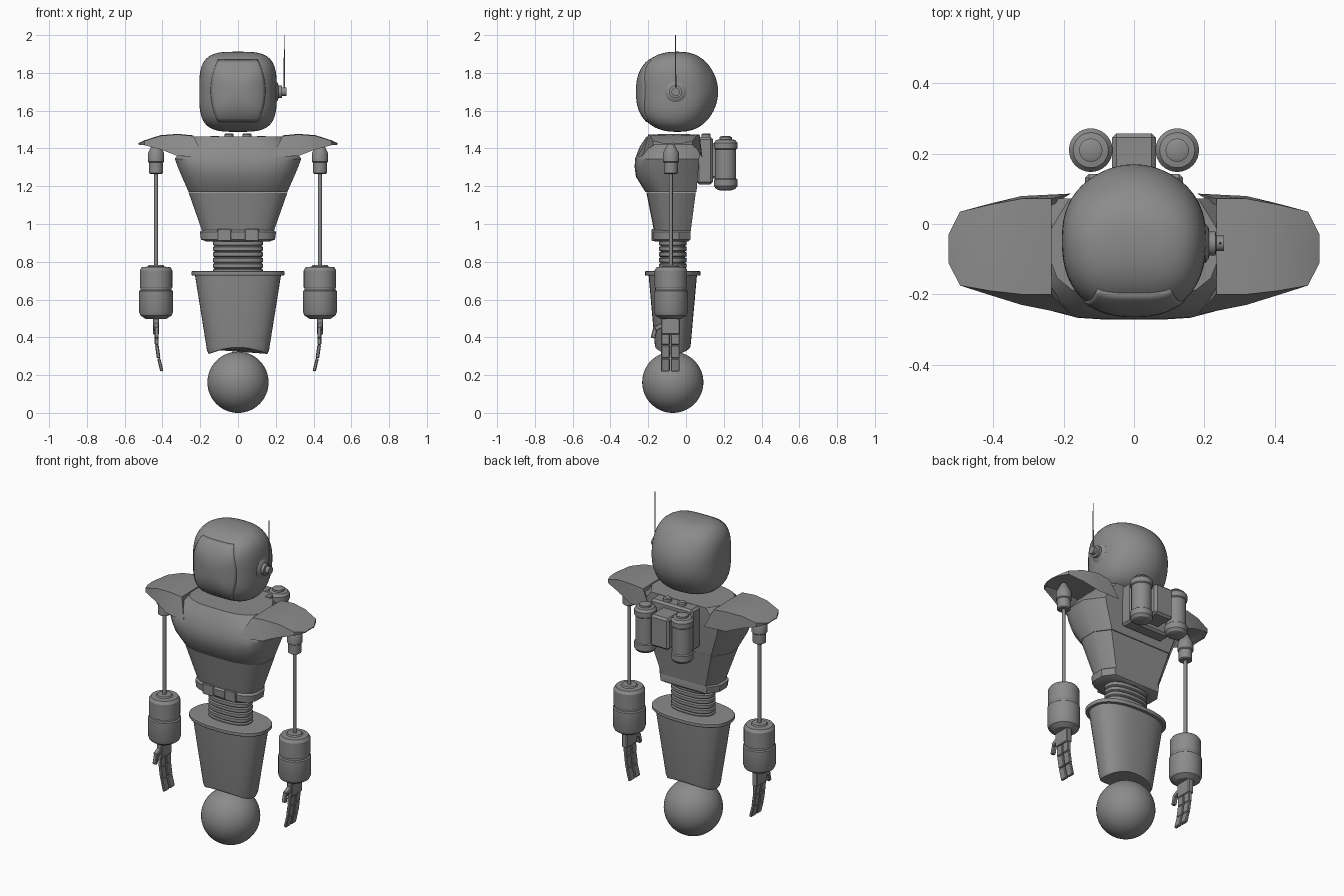
import bpy, bmesh
from math import sin, cos, pi, radians, copysign
from mathutils import Matrix, Vector

cube = bpy.data.objects.get("Cube")
if cube:
    bpy.data.objects.remove(cube, do_unlink=True)

GREY = (0.26, 0.26, 0.26, 1)
metal = bpy.data.materials.new("plain_grey")
metal.use_nodes = True
metal.diffuse_color = GREY
bsdf = next(n for n in metal.node_tree.nodes if n.type == "BSDF_PRINCIPLED")
bsdf.inputs["Base Color"].default_value = GREY
bsdf.inputs["Roughness"].default_value = 0.6
SIDES = (("left", 1), ("right", -1))


def finish(name, bm, angle=30):
    bmesh.ops.recalc_face_normals(bm, faces=bm.faces)
    me = bpy.data.meshes.new(name)
    bm.to_mesh(me)
    bm.free()
    me.materials.append(metal)
    me.shade_smooth()
    me.set_sharp_from_angle(angle=radians(angle))
    ob = bpy.data.objects.new(name, me)
    bpy.context.scene.collection.objects.link(ob)
    return ob


def loft(name, rings, angle=30):
    """Closed skin through rings of equal point count, with end caps."""
    bm = bmesh.new()
    rows = [[bm.verts.new(p) for p in ring] for ring in rings]
    n = len(rows[0])
    for a, b in zip(rows, rows[1:]):
        for i in range(n):
            j = (i + 1) % n
            bm.faces.new((a[i], a[j], b[j], b[i]))
    bm.faces.new(rows[0])
    bm.faces.new(rows[-1])
    return finish(name, bm, angle)


def oval(hx, hy, y, z, power=2.0, n=48):
    e = 2 / power
    ring = []
    for k in range(n):
        c, s = cos(2 * pi * k / n), sin(2 * pi * k / n)
        ring.append((hx * copysign(abs(c) ** e, c), y + hy * copysign(abs(s) ** e, s), z))
    return ring


def lathe(name, profile, x, y, n=32):
    return loft(name, [[(px + x, py + y, pz) for px, py, pz in oval(r, r, 0, z, 2, n)]
                       for r, z in profile])


def box(name, size, loc, tilt=0, axis="Y", bevel=0.004):
    bm = bmesh.new()
    m = Matrix.Translation(loc) @ Matrix.Rotation(tilt, 4, axis) @ Matrix.Diagonal((*size, 1))
    bmesh.ops.create_cube(bm, size=1, matrix=m)
    if bevel:
        bmesh.ops.bevel(bm, geom=bm.edges[:], offset=bevel, segments=1, affect="EDGES")
    return finish(name, bm)


# Head: boxy at the face, round at the back
HX, HY, HZ = 0.205, 0.215, 0.212
HEAD = Vector((0, -0.045, 1.70))
FRONT, DEPTH = 3.6, 2.4


def squash(x, z, a):
    return (abs(x) ** a + abs(z) ** a) ** (1 / a)


bm = bmesh.new()
bmesh.ops.create_uvsphere(bm, u_segments=64, v_segments=40, radius=1,
                          matrix=Matrix.Rotation(pi / 2, 4, "X"))
for v in bm.verts:
    d = v.co
    back = max(0, d.y)
    a = FRONT + (2.1 - FRONT) * min(1, back * 1.4)
    b = DEPTH - 0.4 * back
    k = (squash(d.x, d.z, a) ** b + abs(d.y) ** b) ** (1 / b)
    v.co = HEAD + Vector((d.x * HX, d.y * HY, d.z * HZ)) / k
finish("head", bm, 50)

# Face plate: barrel outline laid over the head
bm = bmesh.new()
N = 20
grid = []
for j in range(N + 1):
    v = 2 * j / N - 1
    row = []
    for i in range(N + 1):
        x = (2 * i / N - 1) * (0.145 - 0.04 * v * v)
        z = 0.005 + 0.165 * v
        r = squash(x / HX, z / HZ, FRONT)
        y = -HY * max(0, 1 - r ** DEPTH) ** (1 / DEPTH)
        row.append(bm.verts.new(HEAD + Vector((x, y - 0.005, z))))
    grid.append(row)
for j in range(N):
    for i in range(N):
        bm.faces.new((grid[j][i], grid[j][i + 1], grid[j + 1][i + 1], grid[j + 1][i]))
plate = finish("face_plate", bm, 50)
mod = plate.modifiers.new("thickness", "SOLIDIFY")
mod.thickness = 0.009

# Ear hub and antenna on the left
hub = lathe("ear_hub", [(0.056, 0.17), (0.056, 0.203), (0.045, 0.212), (0.034, 0.214),
                        (0.034, 0.232), (0.022, 0.234), (0.022, 0.256)], 0, 0)
hub.data.transform(Matrix.Translation((0, -0.055, 1.70)) @ Matrix.Rotation(pi / 2, 4, "Y"))
lathe("antenna", [(0.004, 1.70), (0.002, 2.0)], 0.245, -0.055, 8)

# Torso plan outline: curved front, chamfered flat back
HALF = [(0, -1), (0.25, -1), (0.5, -0.97), (0.75, -0.84), (0.93, -0.6),
        (1, -0.3), (1, 0.4), (0.78, 1), (0, 1)]
PLAN = HALF + [(-x, y) for x, y in HALF[-2:0:-1]]


def torso_ring(z, hx, front, back):
    mid, hy = (front + back) / 2, (back - front) / 2
    return [(x * hx, mid + y * hy, z) for x, y in PLAN]


loft("chest", [torso_ring(*r) for r in (
    (1.17, 0.262, -0.215, 0.055), (1.185, 0.268, -0.225, 0.057), (1.25, 0.297, -0.265, 0.062),
    (1.30, 0.318, -0.272, 0.066), (1.345, 0.335, -0.27, 0.07), (1.41, 0.285, -0.245, 0.072),
    (1.462, 0.235, -0.21, 0.072))], 35)
loft("lower_torso", [torso_ring(*r) for r in (
    (0.94, 0.182, -0.165, 0.022), (1.168, 0.262, -0.21, 0.052))], 35)
loft("belt", [torso_ring(*r) for r in (
    (0.908, 0.17, -0.165, 0.012), (0.918, 0.196, -0.178, 0.024),
    (0.958, 0.202, -0.18, 0.025), (0.97, 0.185, -0.168, 0.02))], 35)
for side, s in SIDES:
    box(side + "_belt_pad", (0.075, 0.02, 0.065), (s * 0.073, -0.172, 0.942))

# Shoulder guards: hollow wings sweeping out to a thin tip
for side, s in SIDES:
    rings = []
    for x, top, low, front, back, flare in (
            (0.235, 1.466, 1.355, -0.2, 0.072, 0.058), (0.32, 1.474, 1.36, -0.2, 0.072, 0.03),
            (0.41, 1.467, 1.395, -0.19, 0.055, 0.012), (0.495, 1.44, 1.417, -0.175, 0.035, 0),
            (0.528, 1.425, 1.42, -0.11, -0.03, 0)):
        inner = 0.055 if x < 0.3 else 0
        under = top - min(0.025, (top - low) * 0.6)
        rings.append([(s * (x - inner), back + flare / 4, low), (s * x, back, top),
                      (s * x, (front + back) / 2, top + 0.003), (s * x, front, top),
                      (s * (x - inner), front - flare, low),
                      (s * x, front + 0.02, under), (s * x, back - 0.02, under)])
    loft(side + "_shoulder_guard", rings)

# Ribbed waist
waist = []
for i in range(6):
    z = 0.735 + i * 0.03
    for dz, g in ((0, -0.008), (0.005, 0), (0.023, 0), (0.028, -0.008)):
        waist.append(oval(0.133 + g, 0.073 + g, -0.07, z + dz, 2.4))
loft("waist", waist)

# Hip skirt with an arched hem and a rim
hem = [(x, y, 0.312 + 0.035 * (1 - (x / 0.155) ** 2))
       for x, y, z in oval(0.155, 0.092, -0.07, 0, 2.4)]
hem_band = [(x * 1.06, -0.07 + (y + 0.07) * 1.04, z + 0.02) for x, y, z in hem]
loft("hip_skirt", [hem, hem_band, oval(0.228, 0.128, -0.07, 0.73, 2.4)], 40)
loft("hip_rim", [oval(0.243, 0.145, -0.07, 0.727, 2.4), oval(0.246, 0.148, -0.07, 0.732, 2.4),
                 oval(0.246, 0.148, -0.07, 0.748, 2.4), oval(0.24, 0.142, -0.07, 0.752, 2.4)])

# Ball wheel
bm = bmesh.new()
bmesh.ops.create_uvsphere(bm, u_segments=48, v_segments=32, radius=0.162,
                          matrix=Matrix.Translation((0, -0.07, 0.162)))
finish("ball_wheel", bm)

# Arms and hands
AY = -0.08
for side, s in SIDES:
    ax = s * 0.434
    lathe(side + "_shoulder_socket", [(0.03, 1.265), (0.037, 1.27), (0.037, 1.325), (0.043, 1.33),
                                      (0.043, 1.375), (0.034, 1.392), (0.015, 1.43)], ax, AY)
    lathe(side + "_arm_rod", [(0.01, 0.76), (0.01, 1.28)], ax, AY, 16)
    lathe(side + "_forearm", [(0.055, 0.498), (0.082, 0.515), (0.09, 0.535), (0.09, 0.645),
                              (0.083, 0.65), (0.083, 0.66), (0.086, 0.665), (0.086, 0.755),
                              (0.075, 0.772), (0.045, 0.774), (0.04, 0.782)], ax, AY)
    box(side + "_palm", (0.034, 0.1, 0.09), (ax, AY - 0.002, 0.46))
    # Fingers curl inward
    for f, fy in (("front", -0.109), ("back", -0.057)):
        path = [(0.001, 0.425), (0.004, 0.36), (0.014, 0.29), (0.031, 0.22)]
        for i, ((a, z0), (b, z1)) in enumerate(zip(path, path[1:]), 1):
            tilt = s * (b - a) / (z0 - z1)
            box(f"{side}_{f}_finger_{i}", (0.023 - 0.002 * i, 0.046, z0 - z1),
                (ax - s * (a + b) / 2, fy, (z0 + z1) / 2), tilt)
    box(side + "_thumb_base", (0.028, 0.045, 0.026), (ax, -0.145, 0.455), 0.5, "X")
    box(side + "_thumb_tip", (0.022, 0.024, 0.06), (ax - s * 0.003, -0.168, 0.425), -0.25, "X")

# Backpack with two tanks and valve knobs
box("backpack_plate", (0.28, 0.085, 0.25), (0, 0.1, 1.335), bevel=0.012)
box("backpack_core", (0.124, 0.14, 0.19), (0, 0.188, 1.335), bevel=0.012)
for side, s in SIDES:
    lathe(side + "_tank", [(0.03, 1.178), (0.05, 1.185), (0.062, 1.2), (0.062, 1.235),
                           (0.056, 1.24), (0.056, 1.395), (0.062, 1.4), (0.062, 1.43),
                           (0.05, 1.445), (0.033, 1.448), (0.033, 1.46), (0.022, 1.465)],
          s * 0.123, 0.21)
    lathe(side + "_valve_knob", [(0.016, 1.44), (0.016, 1.452), (0.024, 1.455),
                                 (0.024, 1.475), (0.018, 1.48)], s * 0.048, 0.107, 20)
